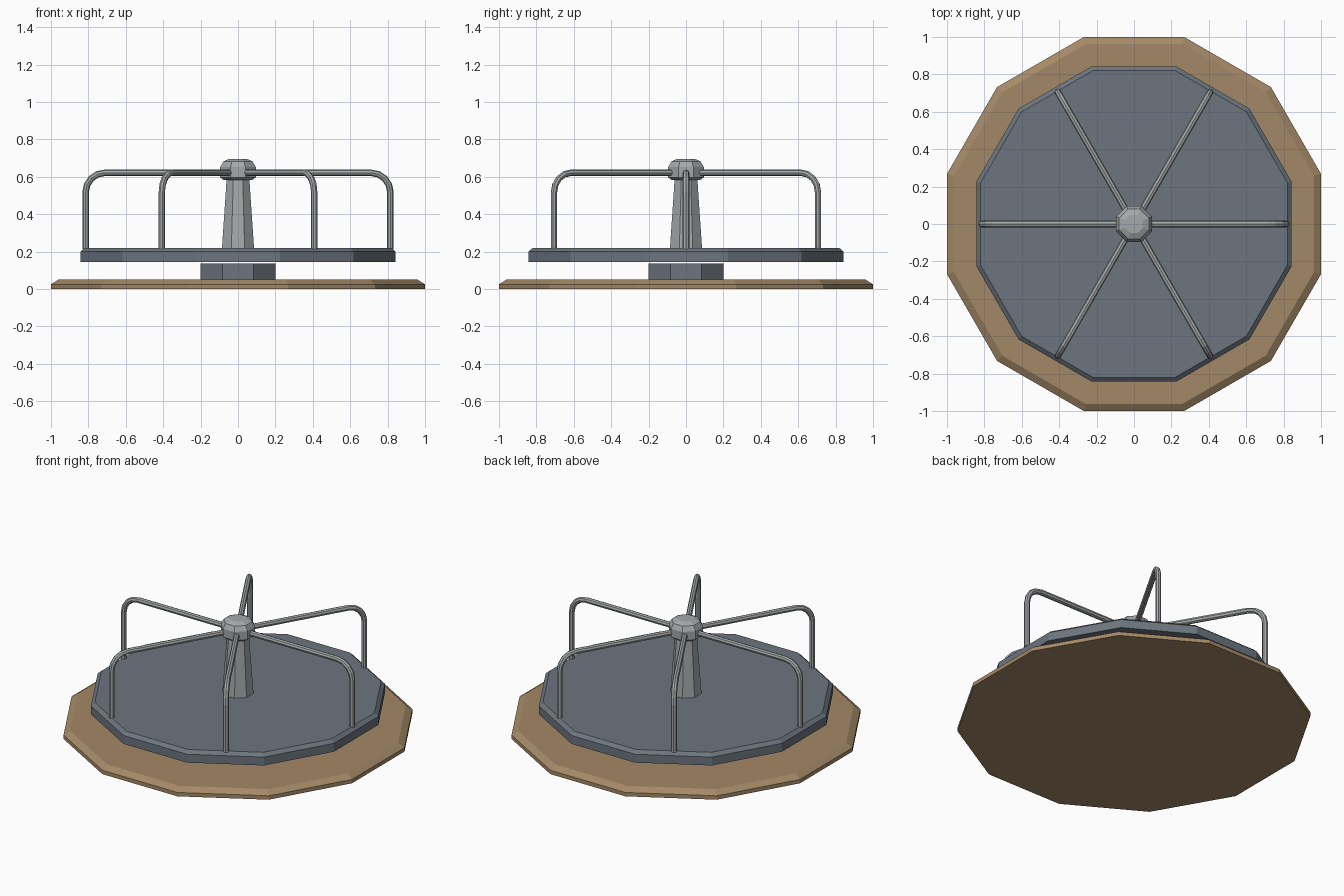
import bpy, math
from mathutils import Vector

if "Cube" in bpy.data.objects:
    bpy.data.objects.remove(bpy.data.objects["Cube"])


def material(name, rgb):
    m = bpy.data.materials.new(name)
    m.diffuse_color = (*rgb, 1)
    m.use_nodes = True
    m.node_tree.nodes["Principled BSDF"].inputs["Base Color"].default_value = m.diffuse_color
    return m


SAND = material("sandy brown", (0.37, 0.25, 0.135))
SLATE = material("slate grey", (0.15, 0.178, 0.209))
METAL = material("light metal", (0.37, 0.395, 0.395))


def make(name, verts, faces, mat):
    me = bpy.data.meshes.new(name)
    me.from_pydata(verts, [], faces)
    me.materials.append(mat)
    ob = bpy.data.objects.new(name, me)
    bpy.context.collection.objects.link(ob)
    return ob


def skin(rings, n):
    """Faces joining consecutive rings of n points, with end caps."""
    faces = [tuple(reversed(range(n)))]
    for r in range(rings - 1):
        for i in range(n):
            j = (i + 1) % n
            faces.append((r * n + i, r * n + j, (r + 1) * n + j, (r + 1) * n + i))
    faces.append(tuple(range((rings - 1) * n, rings * n)))
    return faces


def prism(name, n, profile, mat):
    """Stacked n-gons with flats facing the axes; profile = (apothem, z)."""
    verts = []
    for a, z in profile:
        r = a / math.cos(math.pi / n)
        for i in range(n):
            t = (i + 0.5) * math.tau / n
            verts.append((r * math.cos(t), r * math.sin(t), z))
    return make(name, verts, skin(len(profile), n), mat)


# ground pad, bearing, turning platform
prism("ground_pad", 12, [(1, 0), (1, 0.025), (0.962, 0.05)], SAND)
prism("bearing", 8, [(0.2, 0.045), (0.2, 0.136)], SLATE)
prism("platform", 12, [(0.843, 0.146), (0.843, 0.2), (0.82, 0.22)], SLATE)

# centre post and its rounded cap
prism("centre_post", 8, [(0.086, 0.215), (0.06, 0.6)], METAL)
prism("post_cap", 8, [(0.075, 0.582), (0.095, 0.597), (0.095, 0.652),
                      (0.079, 0.682), (0.048, 0.696)], METAL)

# six bent handrails: (radius, height) path from the platform to the cap
R, BEND, TOP, TUBE, SIDES = 0.815, 0.105, 0.622, 0.0175, 8
path = [(R, 0.215)]
dirs = [math.pi / 2]
for k in range(5):
    a = k / 4 * math.pi / 2
    path.append((R - BEND + BEND * math.cos(a), TOP - BEND + BEND * math.sin(a)))
    dirs.append(math.pi / 2 + a)
path.append((0.05, TOP))
dirs.append(math.pi)

for k in range(6):
    yaw = k * math.tau / 6
    out = Vector((math.cos(yaw), math.sin(yaw), 0))
    side = Vector((-math.sin(yaw), math.cos(yaw), 0))
    up = Vector((0, 0, 1))
    verts = []
    for (r, z), d in zip(path, dirs):
        normal = out * math.sin(d) - up * math.cos(d)
        for i in range(SIDES):
            t = i * math.tau / SIDES
            verts.append(out * r + up * z
                         + (normal * math.cos(t) + side * math.sin(t)) * TUBE)
    make(f"handrail_{k + 1}", verts, skin(len(path), SIDES), METAL)
